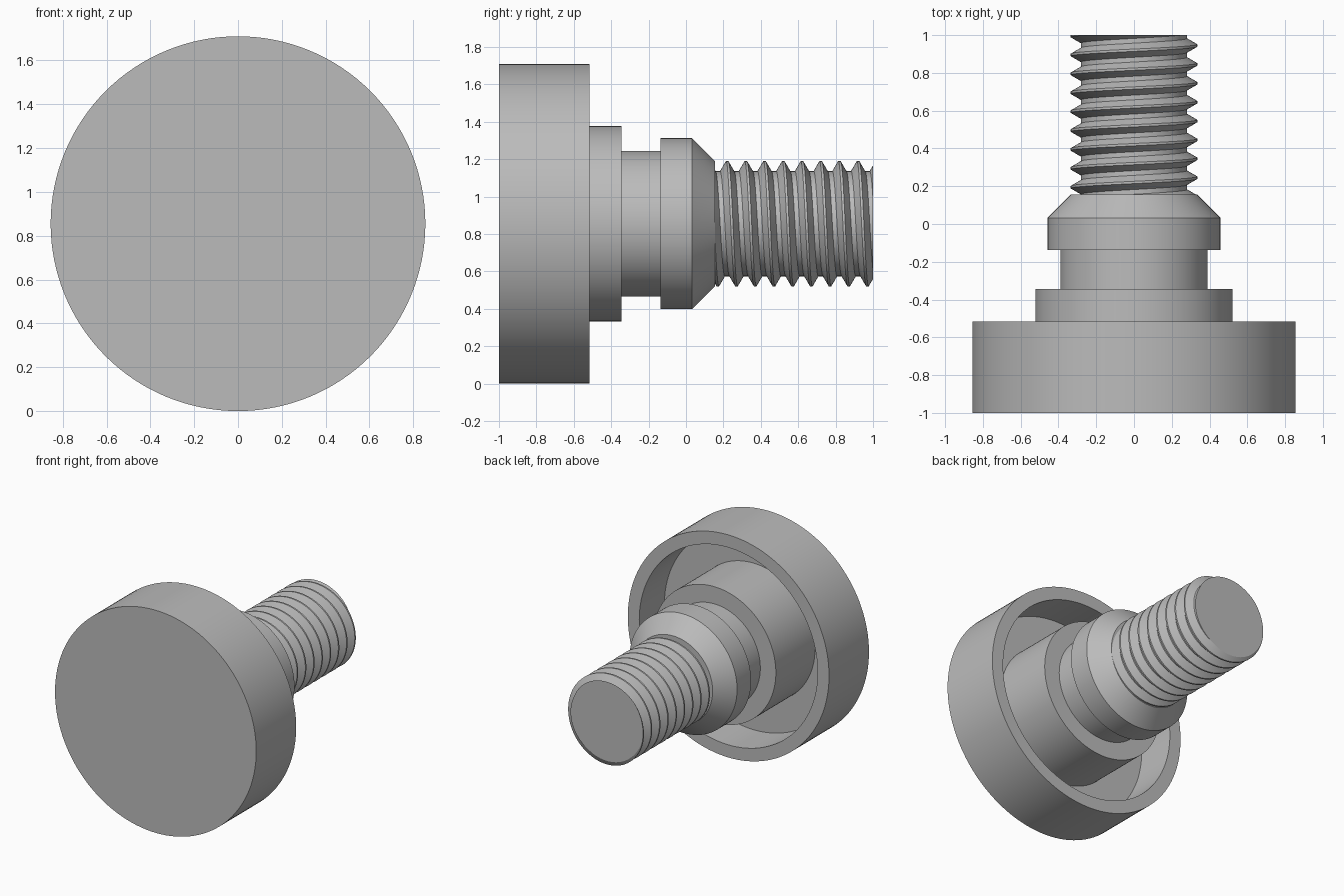
import bpy
import bmesh
from math import sin, cos, tau, radians

cube = bpy.data.objects.get("Cube")
if cube:
    bpy.data.objects.remove(cube, do_unlink=True)

AXIS_Z = 0.855      # height of the turning axis, which runs along y
SEGMENTS = 128

steel = bpy.data.materials.new("grey steel")
steel.use_nodes = True
grey = (0.5, 0.5, 0.5, 1)
steel.diffuse_color = grey
steel.node_tree.nodes["Principled BSDF"].inputs["Base Color"].default_value = grey


def around(radius, y, angle):
    return (radius * sin(angle), y, AXIS_Z + radius * cos(angle))


def finish(name, bm):
    bmesh.ops.recalc_face_normals(bm, faces=bm.faces)
    mesh = bpy.data.meshes.new(name)
    bm.to_mesh(mesh)
    bm.free()
    mesh.materials.append(steel)
    obj = bpy.data.objects.new(name, mesh)
    bpy.context.collection.objects.link(obj)
    bpy.ops.object.select_all(action='DESELECT')
    obj.select_set(True)
    bpy.context.view_layer.objects.active = obj
    bpy.ops.object.shade_smooth_by_angle(angle=radians(25))


def turned(name, profile):
    """Lathe a (radius, y) profile and close both ends with flat discs."""
    bm = bmesh.new()
    rings = [[bm.verts.new(around(r, y, tau * i / SEGMENTS)) for i in range(SEGMENTS)]
             for r, y in profile]
    for a, b in zip(rings, rings[1:]):
        for i in range(SEGMENTS):
            j = (i + 1) % SEGMENTS
            bm.faces.new((a[i], a[j], b[j], b[i]))
    bm.faces.new(rings[0])
    bm.faces.new(rings[-1])
    finish(name, bm)


def threaded(name, start, end, crest, pitch, phase):
    """Right-handed 60 degree thread with flat crests and roots, cut flat at both ends."""
    root = crest - 0.541 * pitch
    section = [(crest, -1 / 16), (crest, 1 / 16), (root, 3 / 8), (root, 5 / 8)]
    bm = bmesh.new()
    turns = round((end - start) / pitch) + 4
    first = phase - 2 * pitch
    rows = []
    for i in range(turns * SEGMENTS + 1):
        turn = i / SEGMENTS
        rows.append([bm.verts.new(around(r, first + pitch * (turn + t), tau * turn))
                     for r, t in section])
    # Each section joins the one a full turn further along
    for i in range(len(rows) - SEGMENTS - 1):
        a = rows[i] + [rows[i + SEGMENTS][0]]
        b = rows[i + 1] + [rows[i + 1 + SEGMENTS][0]]
        for k in range(len(section)):
            bm.faces.new((a[k], b[k], b[k + 1], a[k + 1]))
    for y, side in ((start, -1), (end, 1)):
        cut = bmesh.ops.bisect_plane(
            bm, geom=bm.verts[:] + bm.edges[:] + bm.faces[:], dist=1e-6,
            plane_co=(0, y, 0), plane_no=(0, side, 0), clear_outer=True)
        rim = [e for e in cut["geom_cut"] if isinstance(e, bmesh.types.BMEdge)]
        bmesh.ops.edgenet_fill(bm, edges=rim)
    loose = [v for v in bm.verts if not v.link_faces]
    bmesh.ops.delete(bm, geom=loose, context='VERTS')
    finish(name, bm)


# Broad head, hollowed from behind
turned("head", [(0.855, -1), (0.855, -0.515), (0.758, -0.515),
                (0.758, -0.82), (0.5, -0.82)])

# Stepped shank: shoulder, neck, collar and chamfer
turned("shank", [(0.522, -0.83), (0.522, -0.345), (0.39, -0.345), (0.39, -0.137),
                 (0.457, -0.137), (0.457, 0.033), (0.335, 0.155)])

# Threaded end
threaded("thread", 0.145, 1.0, 0.335, 0.1, 0.12)
